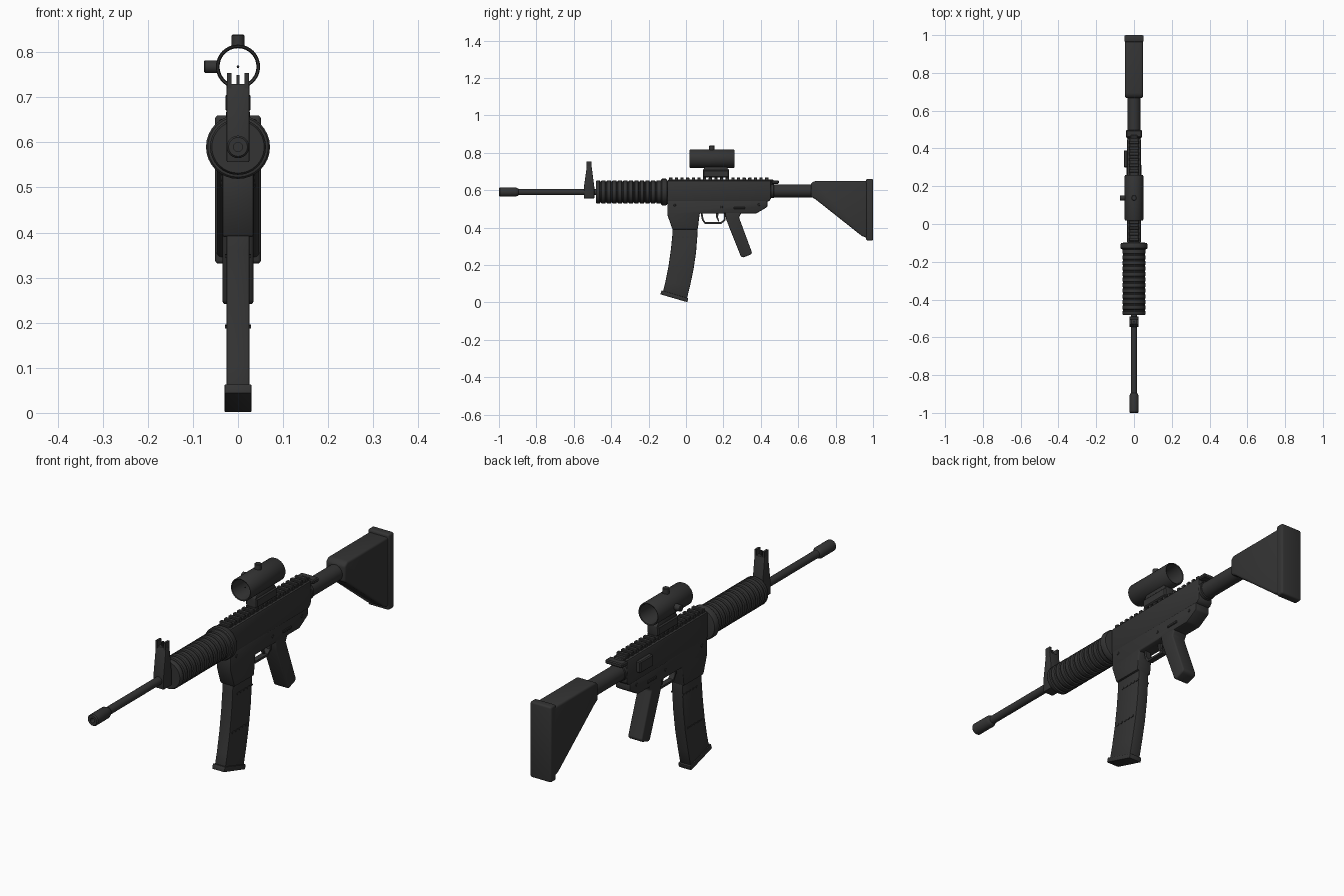
import bpy, bmesh, math
from mathutils import Matrix, Vector

mat = bpy.data.materials.new("dark gunmetal")
mat.diffuse_color = (0.034, 0.034, 0.034, 1)
AXIS = 0.59  # height of the barrel line


def finish(name, bm, bevel=0.0, segments=2, angle=35):
    """Bevel hard edges, make the object and shade it."""
    bmesh.ops.recalc_face_normals(bm, faces=bm.faces)
    if bevel:
        edges = [e for e in bm.edges if e.calc_face_angle(0) > 0.5]
        bmesh.ops.bevel(bm, geom=edges, offset=bevel, segments=segments,
                        profile=0.5, affect='EDGES', clamp_overlap=True)
    me = bpy.data.meshes.new(name)
    bm.to_mesh(me)
    bm.free()
    ob = bpy.data.objects.new(name, me)
    bpy.context.collection.objects.link(ob)
    me.materials.append(mat)
    bpy.ops.object.select_all(action='DESELECT')
    ob.select_set(True)
    bpy.context.view_layer.objects.active = ob
    bpy.ops.object.shade_smooth_by_angle(angle=math.radians(angle))
    return ob


def slab(name, pts, half, bevel=0.0, x=0.0, segments=2):
    """Side profile of (y, z) points, extruded across x."""
    bm = bmesh.new()
    face = bm.faces.new([bm.verts.new((x - half, y, z)) for y, z in pts])
    out = bmesh.ops.extrude_face_region(bm, geom=[face])
    verts = [v for v in out["geom"] if isinstance(v, bmesh.types.BMVert)]
    bmesh.ops.translate(bm, verts=verts, vec=(2 * half, 0, 0))
    return finish(name, bm, bevel, segments)


def add_box(bm, x0, x1, y0, y1, z0, z1, rot=0.0):
    c = Vector((x0 + x1, y0 + y1, z0 + z1)) / 2
    m = Matrix.Translation(c) @ Matrix.Rotation(rot, 4, 'X') @ \
        Matrix.Diagonal((x1 - x0, y1 - y0, z1 - z0, 1))
    bmesh.ops.create_cube(bm, size=1, matrix=m)


def boxes(name, items, bevel=0.0):
    bm = bmesh.new()
    for it in items:
        add_box(bm, *it)
    return finish(name, bm, bevel, 1)


def lathe(name, pts, z=AXIS, sides=32, closed=False):
    """Profile of (y, radius) points turned about a line along y."""
    bm = bmesh.new()
    rings = []
    for y, r in pts:
        rings.append([bm.verts.new((r * math.cos(2 * math.pi * i / sides), y,
                                    z + r * math.sin(2 * math.pi * i / sides)))
                      for i in range(sides)])
    pairs = list(zip(rings, rings[1:]))
    if closed:
        pairs.append((rings[-1], rings[0]))
    else:
        bm.faces.new(rings[0])
        bm.faces.new(rings[-1])
    for a, b in pairs:
        for i in range(sides):
            j = (i + 1) % sides
            bm.faces.new((a[i], a[j], b[j], b[i]))
    return finish(name, bm)


def knob(name, start, end, radius, sides=20):
    """Plain cylinder between two points."""
    a, b = Vector(start), Vector(end)
    bm = bmesh.new()
    m = Matrix.Translation((a + b) / 2) @ (b - a).to_track_quat('Z', 'Y').to_matrix().to_4x4()
    bmesh.ops.create_cone(bm, cap_ends=True, segments=sides, radius1=radius,
                          radius2=radius, depth=(b - a).length, matrix=m)
    return finish(name, bm, 0.002, 1)


# Barrel and muzzle, with an open bore
lathe("barrel", [(-0.93, 0.017), (-0.46, 0.017)], sides=24)
lathe("muzzle", [(-0.95, 0.010), (-1.0, 0.010), (-1.0, 0.021), (-0.995, 0.025),
                 (-0.91, 0.025), (-0.895, 0.018), (-0.89, 0.010)], sides=24)

# Front sight: tapered post, foot and prongs
slab("front_sight", [(-0.546, 0.556), (-0.49, 0.556), (-0.49, 0.615), (-0.505, 0.73),
                     (-0.53, 0.73), (-0.546, 0.615)], 0.025, 0.003)
boxes("front_sight_prongs", [(-0.024, -0.014, -0.532, -0.505, 0.72, 0.754),
                             (0.014, 0.024, -0.532, -0.505, 0.72, 0.754),
                             (-0.003, 0.003, -0.522, -0.514, 0.72, 0.75)])

# Ribbed handguard with its retaining ring
profile = [(-0.482, 0.045), (-0.482, 0.058), (-0.476, 0.062)]
ribs, y0, step = 11, -0.462, 0.0295
for i in range(ribs):
    y = y0 + i * step
    profile += [(y, 0.062), (y + 0.003, 0.057), (y + 0.008, 0.057), (y + 0.011, 0.062)]
lathe("handguard", profile + [(-0.125, 0.062)])
lathe("handguard_ring", [(-0.135, 0.058), (-0.133, 0.067), (-0.128, 0.071),
                         (-0.108, 0.071), (-0.101, 0.067), (-0.098, 0.05)])

# Receiver: upper body, then lower body with magazine well
slab("upper_receiver", [(-0.102, 0.538), (0.44, 0.538), (0.455, 0.553),
                        (0.455, 0.652), (-0.102, 0.652)], 0.036, 0.008)
slab("lower_receiver", [(-0.10, 0.545), (-0.10, 0.47), (-0.073, 0.39), (0.063, 0.39),
                        (0.073, 0.475), (0.375, 0.475), (0.435, 0.51), (0.435, 0.545)],
     0.035, 0.006)

# Toothed top rail
boxes("top_rail", [(-0.024, 0.024, -0.095, 0.455, 0.645, 0.657)] +
      [(-0.027, 0.027, -0.09 + i * 0.0302, -0.073 + i * 0.0302, 0.65, 0.668)
       for i in range(18)], 0.002)

# Ejection port housing on the left, controls and pins
boxes("ejection_port", [(-0.054, -0.03, 0.30, 0.39, 0.575, 0.625)], 0.004)
boxes("selector_lever", [(0.03, 0.039, 0.255, 0.315, 0.499, 0.510),
                         (-0.039, -0.03, 0.255, 0.315, 0.499, 0.510)], 0.002)
for i, (y, z) in enumerate([(-0.06, 0.52), (0.19, 0.51), (0.39, 0.522)]):
    knob(f"receiver_pin_{i + 1}", (-0.0375, y, z), (0.0375, y, z), 0.007, 12)
boxes("charging_handle", [(-0.042, 0.042, 0.458, 0.497, 0.634, 0.652),
                          (-0.02, 0.02, 0.44, 0.47, 0.63, 0.656)], 0.004)

# Curved magazine and its angled floor plate
slab("magazine", [(-0.072, 0.41), (-0.073, 0.36), (-0.081, 0.28), (-0.094, 0.19),
                  (-0.11, 0.11), (-0.124, 0.055), (0.005, 0.02), (0.022, 0.09),
                  (0.041, 0.18), (0.054, 0.27), (0.061, 0.36), (0.062, 0.41)], 0.026, 0.004)
slab("magazine_floor_plate", [(-0.137, 0.043), (0.007, 0.001), (0.013, 0.021),
                              (-0.131, 0.064)], 0.03, 0.003)
dashes = []
for s in (-1, 1):
    for k in range(5):
        for yc, z in ((-0.045, 0.345), (-0.078, 0.188)):
            y = yc + k * 0.023
            dashes.append((s * 0.0265 - 0.002, s * 0.0265 + 0.002, y, y + 0.014, z, z + 0.007, 0.15))
boxes("magazine_ribs", dashes)

# Trigger, trigger guard and pistol grip
slab("trigger_guard", [(0.078, 0.48), (0.085, 0.44), (0.10, 0.42), (0.19, 0.42),
                       (0.212, 0.44), (0.212, 0.48), (0.203, 0.48), (0.203, 0.444),
                       (0.186, 0.429), (0.104, 0.429), (0.094, 0.444), (0.088, 0.48)], 0.012)
slab("trigger", [(0.16, 0.48), (0.161, 0.455), (0.172, 0.432), (0.178, 0.434),
                 (0.171, 0.457), (0.176, 0.48)], 0.006)
slab("pistol_grip", [(0.207, 0.485), (0.216, 0.44), (0.293, 0.246), (0.304, 0.24),
                     (0.346, 0.255), (0.353, 0.266), (0.283, 0.455), (0.30, 0.485)],
     0.034, 0.011, segments=3)

# Buffer tube and shoulder stock
lathe("buffer_tube", [(0.44, 0.035), (0.70, 0.035)], z=0.596)
lathe("buffer_collar", [(0.452, 0.036), (0.455, 0.039), (0.468, 0.039), (0.471, 0.036)], z=0.596)
slab("stock", [(0.667, 0.565), (0.69, 0.553), (0.94, 0.355), (0.97, 0.343),
               (0.97, 0.648), (0.685, 0.648), (0.667, 0.635)], 0.047, 0.009, segments=3)
slab("butt_pad", [(0.963, 0.331), (1.0, 0.331), (1.0, 0.66), (0.963, 0.66)],
     0.051, 0.008, segments=3)

# Scope: hollow tube, mount, adjusting knobs and aiming dot
SZ = 0.768
lathe("scope_tube", [(0.021, 0.043), (0.019, 0.047), (0.023, 0.049), (0.255, 0.049),
                     (0.259, 0.047), (0.257, 0.043), (0.245, 0.041), (0.033, 0.041)],
      z=SZ, closed=True)
slab("scope_mount", [(0.09, 0.667), (0.23, 0.667), (0.23, 0.708), (0.215, 0.727),
                     (0.105, 0.727), (0.09, 0.708)], 0.022, 0.002)
boxes("scope_clamp", [(-0.028, 0.028, 0.09, 0.23, 0.668, 0.708)], 0.005)
knob("scope_top_knob", (0, 0.138, SZ + 0.043), (0, 0.138, 0.839), 0.014)
knob("scope_side_knob", (-0.043, 0.138, SZ), (-0.075, 0.138, SZ), 0.014)
bm = bmesh.new()
bmesh.ops.create_uvsphere(bm, u_segments=8, v_segments=6, radius=0.003,
                          matrix=Matrix.Translation((0, 0.05, SZ)))
finish("aiming_dot", bm)
